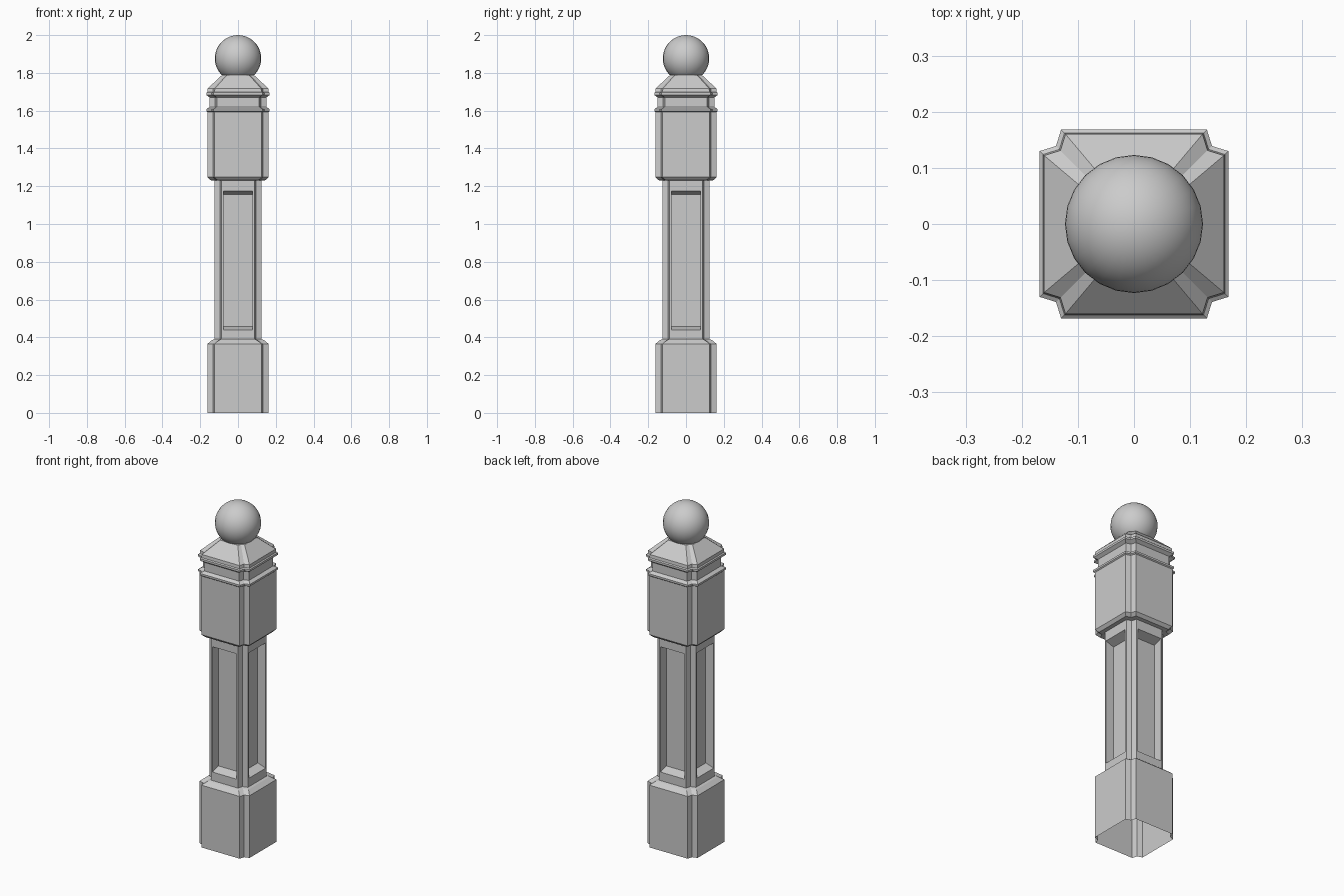
import bpy, bmesh

if "Cube" in bpy.data.objects:
    bpy.data.objects.remove(bpy.data.objects["Cube"])

# Rings of the post from bottom to top: height, half width, outer notch, inner notch
N, M = 0.038, 0.029
RINGS = [
    (0.0, 0.162, N, M), (0.365, 0.162, N, M), (0.385, 0.138, N, M), (0.39, 0.125, N, M),   # base block
    (1.23, 0.125, N, M),                                                                  # shaft
    (1.232, 0.147, N, M), (1.248, 0.162, N, M), (1.592, 0.162, N, M),                     # upper block
    (1.597, 0.168, N, M), (1.608, 0.168, N, M), (1.62, 0.15, N, M),                       # lower bead
    (1.67, 0.15, N, M), (1.683, 0.168, N, M), (1.695, 0.168, N, M),                       # neck, upper bead
    (1.70, 0.162, N, M), (1.718, 0.160, N, M), (1.79, 0.083, 0.026, 0.018),               # sloped cap
]
SHAFT = 3   # index of the ring where the shaft starts


def section(h, n, m):
    """Square outline with a notch at each corner, 12 points."""
    corner = [(h, h - n), (h - m, h - m), (h - n, h)]
    pts = []
    for _ in range(4):
        pts += corner
        corner = [(-y, x) for x, y in corner]
    return pts


# Post body, open underneath
bm = bmesh.new()
rings = [[bm.verts.new((x, y, z)) for x, y in section(h, n, m)] for z, h, n, m in RINGS]
panels = []
for i, (a, b) in enumerate(zip(rings, rings[1:])):
    for j in range(12):
        k = (j + 1) % 12
        f = bm.faces.new((a[j], a[k], b[k], b[j]))
        if i == SHAFT and j % 3 == 2:
            panels.append(f)
bm.faces.new(rings[-1])
bm.normal_update()


def set_heights(faces, low, high):
    for f in faces:
        for v in f.verts:
            v.co.z = low if v.co.z < 0.8 else high


# Recessed panels on the four shaft sides
bmesh.ops.inset_individual(bm, faces=panels, thickness=0.013)
set_heights(panels, 0.44, 1.175)
bm.normal_update()
bmesh.ops.inset_individual(bm, faces=panels, thickness=0.002, depth=-0.05)
set_heights(panels, 0.458, 1.155)

me = bpy.data.meshes.new("post_body")
bm.to_mesh(me)
bm.free()
bpy.context.collection.objects.link(bpy.data.objects.new("post_body", me))

# Ball finial
bpy.ops.mesh.primitive_uv_sphere_add(segments=24, ring_count=24, radius=0.123, location=(0, 0, 1.877))
ball = bpy.context.object
ball.name = "ball_finial"
bpy.ops.object.shade_smooth()
